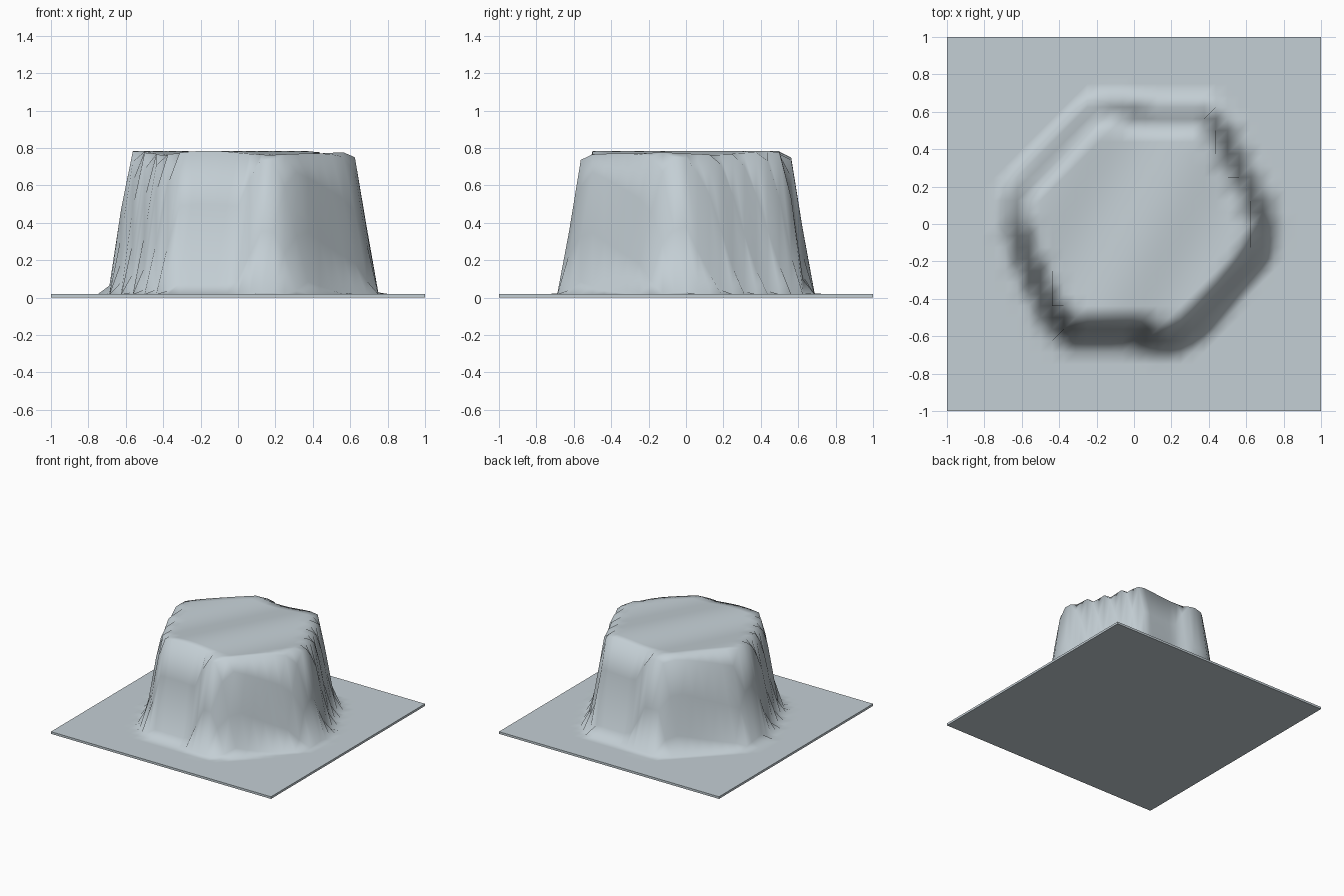
import bpy, bmesh, math

if "Cube" in bpy.data.objects:
    bpy.data.objects.remove(bpy.data.objects["Cube"])

N = 32                      # grid cells per side
STEP = 2.0 / N
HALF_WIDTH = 0.075          # half the horizontal run of the cliff

# Plan outline at cliff mid height
OUTLINE = [(0.685, 0.0), (0.64, 0.15), (0.54, 0.34), (0.47, 0.49), (0.39, 0.58),
           (0.07, 0.58), (-0.06, 0.62), (-0.2, 0.62), (-0.3, 0.53), (-0.63, 0.17),
           (-0.635, 0.0), (-0.57, -0.2), (-0.45, -0.47), (-0.34, -0.575), (0.0, -0.575),
           (0.11, -0.62), (0.22, -0.62), (0.34, -0.53), (0.62, -0.21), (0.68, -0.11)]


def signed_distance(x, y):
    """Distance to the outline, negative inside."""
    best, inside = 9.0, False
    for i, (ax, ay) in enumerate(OUTLINE):
        bx, by = OUTLINE[(i + 1) % len(OUTLINE)]
        dx, dy = bx - ax, by - ay
        t = max(0, min(1, ((x - ax) * dx + (y - ay) * dy) / (dx * dx + dy * dy)))
        best = min(best, math.hypot(x - ax - t * dx, y - ay - t * dy))
        if (ay > y) != (by > y) and x < ax + (y - ay) * dx / dy:
            inside = not inside
    return -best if inside else best


def height(x, y):
    t = max(0, min(1, (HALF_WIDTH - signed_distance(x, y)) / (2 * HALF_WIDTH)))
    t = t * t * (3 - 2 * t)
    top = 0.774 + 0.011 * math.sin(9.5 * x - 5 * y + 0.6) 
    return 0.018 + t * (top - 0.018)


# Terrain surface, cells split along the rising diagonal
bm = bmesh.new()
grid = [[bm.verts.new((-1 + i * STEP, -1 + j * STEP, height(-1 + i * STEP, -1 + j * STEP)))
         for i in range(N + 1)] for j in range(N + 1)]
for j in range(N):
    for i in range(N):
        a, b = grid[j][i], grid[j][i + 1]
        c, d = grid[j + 1][i + 1], grid[j + 1][i]
        for tri in ((a, b, c), (a, c, d)):
            bm.faces.new(tri).smooth = True

# Thin skirt and underside
rim = (grid[0][:-1] + [row[-1] for row in grid[:-1]]
       + grid[-1][:0:-1] + [row[0] for row in grid[:0:-1]])
low = [bm.verts.new((v.co.x, v.co.y, 0)) for v in rim]
for k in range(len(rim)):
    n = (k + 1) % len(rim)
    bm.faces.new((rim[k], low[k], low[n], rim[n]))
    bm.edges.get((rim[k], rim[n])).smooth = False
bm.faces.new(low[::-1])
bm.normal_update()

mesh = bpy.data.meshes.new("mesa_terrain")
bm.to_mesh(mesh)
bm.free()
mat = bpy.data.materials.new("pale blue grey stone")
mat.diffuse_color = (0.55, 0.62, 0.66, 1)
mat.use_nodes = True
mat.node_tree.nodes["Principled BSDF"].inputs["Base Color"].default_value = mat.diffuse_color
mesh.materials.append(mat)
obj = bpy.data.objects.new("mesa_terrain", mesh)
bpy.context.collection.objects.link(obj)
